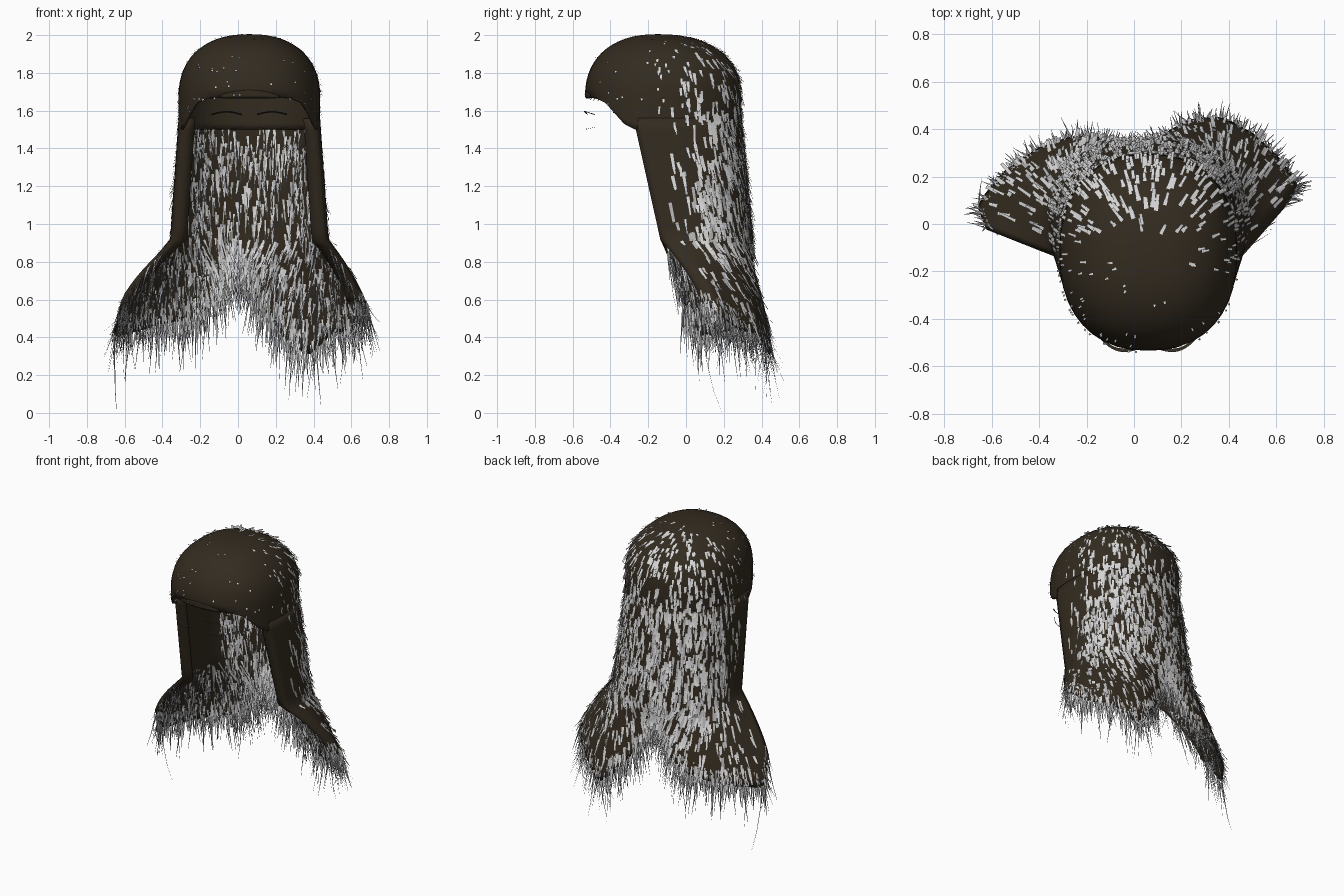
import bpy, bmesh, math, random
from mathutils import Vector

cube = bpy.data.objects.get("Cube")
if cube:
    bpy.data.objects.remove(cube)
random.seed(7)
rnd = random.uniform


def material(name, rgb):
    m = bpy.data.materials.new(name)
    m.use_nodes = True
    m.diffuse_color = (*rgb, 1)
    bsdf = m.node_tree.nodes["Principled BSDF"]
    bsdf.inputs["Base Color"].default_value = (*rgb, 1)
    bsdf.inputs["Roughness"].default_value = 0.8
    return m


BROWN = material("dark brown", (0.033, 0.024, 0.014))
LIGHT = material("light grey", (0.68, 0.68, 0.68))
GREY = material("mid grey", (0.45, 0.45, 0.46))
CX = 0.06


def power(c):
    return math.copysign(abs(c) ** 0.87, c)


def lerp(a, b, t):
    return a + (b - a) * t


def plan(a, cy, rx, ry):
    """Rounded head outline at angle a; a = 90 degrees is the back."""
    return CX + rx * power(math.cos(a)), cy + ry * power(math.sin(a))


def rim_height(x, y):
    t = min(max((-0.3 - y) / 0.14, 0), 1)
    brow = 0.05 * max(1 - ((x - CX) / 0.2) ** 2, 0)
    return lerp(1.5, 1.66 + brow, t)


def cap(u, v):
    a = u * math.tau
    if v <= 0.75:
        phi = math.pi / 2 * (1 - v / 0.75)
        r = power(math.cos(phi))
        x, y = plan(a, -0.12, 0.37 * r, 0.41 * r)
        # the crown peaks slightly in front of the middle
        return Vector((x, y - 0.03 * (1 - r), 1.67 + 0.33 * power(math.sin(phi))))
    x, y = plan(a, -0.12, 0.37, 0.41)
    return Vector((x, y, lerp(1.67, rim_height(x, y), (v - 0.75) * 4)))


# Hem of the hair, from the left front edge around the back to the right
HEM = [Vector(p) for p in (
    (.64, .08, .59), (.69, .17, .53), (.61, .28, .44), (.5, .38, .42),
    (.37, .45, .3), (.24, .44, .4), (.13, .38, .56), (.06, .34, .7),
    (0, .33, .82), (-.06, .34, .72), (-.13, .36, .58), (-.25, .37, .5),
    (-.4, .32, .47), (-.55, .22, .43), (-.66, .08, .4), (-.62, -.02, .57))]


def hem(u):
    f = u * (len(HEM) - 1)
    i = min(int(f), len(HEM) - 2)
    return HEM[i].lerp(HEM[i + 1], f - i)


def curtain(u, v):
    """Hanging hair: straight fall to v = 0.5, then flaring lobes."""
    over = -u if u < 0 else max(u - 1, 0)
    curl = Vector((math.copysign(over, u - 0.5) * 1.6, over * 0.6, 0))
    u = min(max(u, 0), 1)
    a = math.radians(lerp(-19, 199, u))
    t = min(v / 0.5, 1)
    x, y = plan(a, lerp(-0.12, 0, t), lerp(0.37, 0.415, t), lerp(0.41, 0.35, t))
    p = Vector((x, y, lerp(1.56, 0.92, t)))
    if v > 0.5:
        s = (v - 0.5) * 2
        end, e = hem(u), 1 - max(1 - s, 0) ** 1.4
        p = Vector((lerp(x, end.x, e), lerp(y, end.y, e), lerp(0.92, end.z, s)))
    return p + curl


def finish(name, bm, mats):
    me = bpy.data.meshes.new(name)
    bm.to_mesh(me)
    bm.free()
    for m in mats:
        me.materials.append(m)
    ob = bpy.data.objects.new(name, me)
    bpy.context.collection.objects.link(ob)
    return ob


def sheet(name, f, us, vs, thickness):
    bm = bmesh.new()
    rows = [[bm.verts.new(f(u, v)) for u in us] for v in vs]
    for r0, r1 in zip(rows, rows[1:]):
        for i in range(len(us) - 1):
            bm.faces.new((r0[i], r1[i], r1[i + 1], r0[i + 1]))
    bmesh.ops.remove_doubles(bm, verts=bm.verts, dist=1e-4)
    bmesh.ops.recalc_face_normals(bm, faces=bm.faces)
    ob = finish(name, bm, [BROWN])
    for p in ob.data.polygons:
        p.use_smooth = True
    mod = ob.modifiers.new("thickness", "SOLIDIFY")
    mod.thickness = thickness
    mod.offset = 0


sheet("hair_cap", cap, [i / 40 for i in range(41)], [i / 20 for i in range(21)], 0.01)
sheet("hair_curtain", curtain, [-0.04 + i * 1.08 / 54 for i in range(55)],
      [i / 20 for i in range(21)], 0.01)


def frame(f, u, v):
    """Point, downward direction and outward normal on a sheet."""
    h = 0.004
    p = f(u, v)
    d = (f(u, v + h) - f(u, v - h)).normalized()
    n = (f(u + h, v) - f(u - h, v)).cross(d).normalized()
    if n.dot(p - Vector((CX, -0.1, p.z - 0.2))) < 0:
        n.negate()
    return p, d, n


def strand(bm, p, d, n, length, width, lift, grey, tip):
    """Thin tapering ribbon that bends away along n."""
    side = d.cross(n).normalized() * width / 2
    last = None
    for k in range(4):
        t = k / 3
        c = p + d * length * t + n * lift * t * t
        c.z = max(c.z, 0)
        w = side * lerp(1, tip, t)
        pair = bm.verts.new(c - w), bm.verts.new(c + w)
        if last:
            face = bm.faces.new((last[0], last[1], pair[1], pair[0]))
            face.material_index = int(grey)
        last = pair


def jitter(s):
    return Vector([rnd(-s, s) for _ in range(3)])


# Short locks lying on the cap, thinning out toward the forehead
bm = bmesh.new()
for _ in range(1200):
    u, v = rnd(0, 1), math.sqrt(rnd(0.01, 0.95))
    p, d, n = frame(cap, u, v)
    back = min(max((p.y + 0.25) / 0.3, 0), 1)
    if random.random() > 0.1 + 0.5 * back:
        continue
    strand(bm, p + n * 0.008, d + jitter(0.12), n, lerp(0.012, rnd(0.03, 0.08), back),
           lerp(0.009, rnd(0.012, 0.02), back), 0.008, False, 0.85)
finish("cap_locks", bm, [LIGHT, GREY])

# Locks on the outside and inside of the hanging hair
bm = bmesh.new()
for _ in range(1500):
    u, v = rnd(0.06, 0.94), rnd(0.01, 0.97)
    p, d, n = frame(curtain, u, v)
    if p.y < 0.03 and v < 0.6 and random.random() > 0.25:
        continue
    if v > 0.6 and random.random() < 0.6:
        continue
    strand(bm, p + n * 0.008, d + jitter(0.12), n, rnd(0.04, 0.11),
           rnd(0.011, 0.02), rnd(0, 0.015), random.random() < 0.25, 0.8)
for _ in range(750):
    v = rnd(0.03, 0.95)
    u = rnd(0.25, 0.75) if v < 0.5 else rnd(0.08, 0.92)
    p, d, n = frame(curtain, u, v)
    strand(bm, p - n * 0.009, d + jitter(0.15), -n, rnd(0.05, 0.14),
           rnd(0.008, 0.016), rnd(0, 0.03), random.random() < 0.4, 0.5)
finish("curtain_locks", bm, [LIGHT, GREY])

# Wispy fringe hanging from the hem and the lower front edges
bm = bmesh.new()
DOWN = Vector((0, 0, -1))


def wisp(u, v, inside):
    p, d, n = frame(curtain, u, v)
    n = -n if inside else n
    direction = (d * 0.6 + DOWN * 0.7 + jitter(0.17)).normalized()
    length = rnd(0.08, 0.2) if random.random() < 0.8 else rnd(0.2, 0.32)
    strand(bm, p + n * 0.007, direction, n + jitter(0.3), length,
           rnd(0.007, 0.012), rnd(-0.01, 0.045), random.random() < 0.6, 0.15)


for _ in range(800):
    wisp(rnd(0, 1), 1 - 0.12 * random.random(), random.random() < 0.5)
for _ in range(330):
    wisp(rnd(0.03, 0.97), rnd(0.62, 0.92), True)
for _ in range(60):
    wisp(rnd(0.96, 1), rnd(0.52, 1), True)
    wisp(rnd(0, 0.04), rnd(0.52, 1), True)
# longest wisp reaching the ground
strand(bm, hem(0.93), Vector((0, 0.15, -1)), Vector((0.3, 1, 0)), 0.44, 0.008, 0.04, True, 0.15)
finish("hem_fringe", bm, [LIGHT, GREY])

# Upper and lower lash arcs, mirrored about the middle of the face
bm = bmesh.new()
for s in (-1, 1):
    for z, arch, w in ((1.575, 0.015, 0.014), (1.515, -0.012, 0.003)):
        last = None
        for k in range(11):
            t = k / 10
            x = CX + s * lerp(0.04, 0.2, t)
            y = -0.515 - 0.015 * math.sin(math.pi * t) + 0.04 * t ** 3
            c = Vector((x, y, z + arch * math.sin(math.pi * t)))
            out = Vector((0, -w, w * 0.6 * math.copysign(1, arch)))
            pair = bm.verts.new(c), bm.verts.new(c + out)
            if last:
                bm.faces.new((last[0], last[1], pair[1], pair[0]))
            last = pair
finish("eyelashes", bm, [BROWN])
